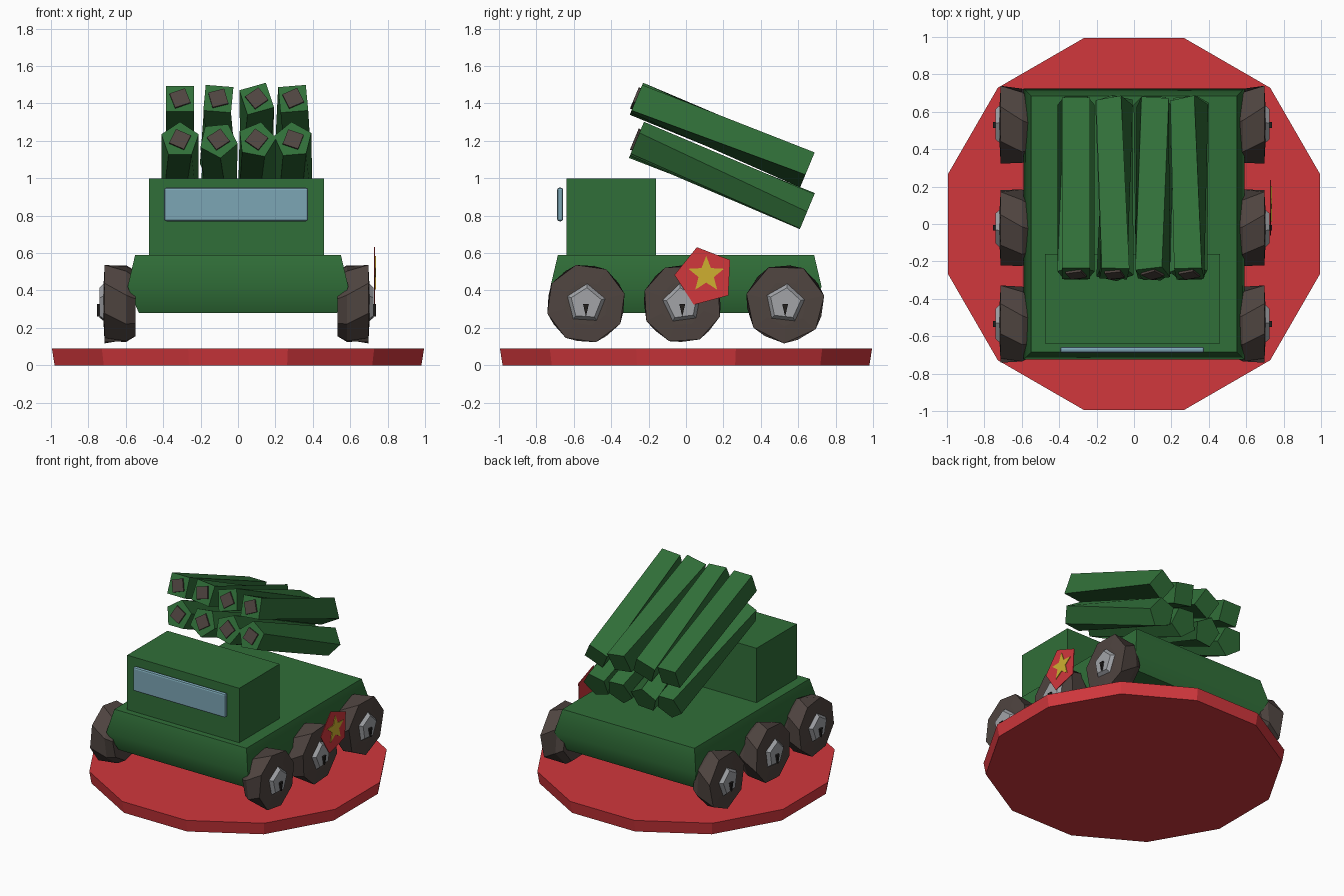
import bpy, bmesh
from math import sin, cos, pi, radians, tau
from mathutils import Vector

cube = bpy.data.objects.get("Cube")
if cube:
    bpy.data.objects.remove(cube, do_unlink=True)


def material(name, r, g, b):
    m = bpy.data.materials.new(name)
    m.use_nodes = True
    m.diffuse_color = (r, g, b, 1)
    m.node_tree.nodes["Principled BSDF"].inputs["Base Color"].default_value = (r, g, b, 1)
    return m


GREEN = material("army green", 0.03, 0.158, 0.04)
RED = material("red", 0.64, 0.038, 0.046)
RUBBER = material("dark brown", 0.078, 0.058, 0.051)
STEEL = material("grey", 0.36, 0.37, 0.39)
GLASS = material("pale blue", 0.2, 0.38, 0.46)
GOLD = material("yellow", 0.62, 0.43, 0.03)
BLACK = material("black", 0.015, 0.013, 0.012)

X, Y, Z = Vector((1, 0, 0)), Vector((0, 1, 0)), Vector((0, 0, 1))


def ring(centre, u, v, sides, radius, phase=0.0, inner=None):
    """Polygon in the u, v plane; inner radius alternates to make a star."""
    pts = []
    for i in range(sides):
        r = inner if inner and i % 2 else radius
        a = phase + tau * i / sides
        pts.append(Vector(centre) + u * r * cos(a) + v * r * sin(a))
    return pts


def rect(hx, hy, z, cx=0.0, cy=0.0):
    return [Vector((cx + sx * hx, cy + sy * hy, z))
            for sx, sy in ((-1, -1), (1, -1), (1, 1), (-1, 1))]


def loft(name, rings, mat):
    """Closed solid through rings with equal point counts."""
    bm = bmesh.new()
    vs = [[bm.verts.new(p) for p in r] for r in rings]
    for a, b in zip(vs, vs[1:]):
        n = len(a)
        for i in range(n):
            j = (i + 1) % n
            bm.faces.new((a[i], a[j], b[j], b[i]))
    bm.faces.new(vs[0][::-1])
    bm.faces.new(vs[-1])
    bmesh.ops.recalc_face_normals(bm, faces=bm.faces)
    mesh = bpy.data.meshes.new(name)
    bm.to_mesh(mesh)
    bm.free()
    mesh.materials.append(mat)
    ob = bpy.data.objects.new(name, mesh)
    bpy.context.collection.objects.link(ob)
    return ob


def bevel(ob, width, segments=1):
    m = ob.modifiers.new("Bevel", 'BEVEL')
    m.width, m.segments = width, segments


# Round display base, slightly narrower at the bottom
base = loft("base", [ring((0, 0, z), X, Y, 12, r, radians(15))
                     for z, r in ((0, 1.015), (0.09, 1.03))], RED)

# Hull with a belt wider than its top and bottom
hull = loft("hull", [rect(0.53, 0.66, 0.28), rect(0.59, 0.725, 0.42),
                     rect(0.55, 0.685, 0.59)], GREEN)
bpy.ops.object.select_all(action='DESELECT')
hull.select_set(True)
bpy.context.view_layer.objects.active = hull
bpy.ops.object.shade_smooth_by_angle(angle=radians(50))

# Cabin and windscreen
loft("cabin", [rect(0.467, 0.24, z, -0.008, -0.4) for z in (0.57, 1.0)], GREEN)
screen = loft("windscreen", [rect(0.385, 0.016, z, -0.01, -0.673) for z in (0.77, 0.95)], GLASS)
bevel(screen, 0.012, 2)

# Wheels: twisted faceted drums, with hub and dark lug, on both sides
MID = -0.008
for side, s in (("left", 1), ("right", -1)):
    for place, y, sides, phase in (("front", -0.535, 8, 0.25), ("middle", -0.02, 8, 0.45),
                                   ("rear", 0.53, 7, 0.2)):
        def at(x, z=0.33, dy=0.0):
            return (MID + s * x, y + dy, z)
        loft(f"{side}_{place}_wheel",
             [ring(at(0.54), Y, Z, sides, 0.175, phase + pi / sides),
              ring(at(0.59), Y, Z, sides, 0.205, phase + pi / sides * 0.8),
              ring(at(0.705), Y, Z, sides, 0.213, phase),
              ring(at(0.71), Y, Z, sides, 0.12, phase)], RUBBER)
        loft(f"{side}_{place}_hub",
             [ring(at(0.69), Y, Z, 5, 0.125, phase),
              ring(at(0.733), Y, Z, 5, 0.085, phase)], STEEL)
        loft(f"{side}_{place}_lug",
             [ring(at(x, 0.305), Y * 0.4, Z, 3, 0.045, -pi / 2) for x in (0.725, 0.747)], BLACK)

# Badge with a five-pointed star on the left side
loft("badge", [ring((x, 0.1, 0.475), Y, Z, 5, 0.162, radians(105)) for x in (0.728, 0.733)], RED)
loft("badge_star", [ring((x, 0.108, 0.485), Y, Z, 10, 0.1, pi / 2, 0.043)
                    for x in (0.732, 0.738)], GOLD)

# Launch tubes: two rows of four, tilted up to the front and twisted along their length
tilt = radians(22.6)
along = Vector((0, cos(tilt), -sin(tilt)))
up = Vector((0, sin(tilt), cos(tilt)))
columns = (-0.31, -0.105, 0.1, 0.295)
rows = {"upper": (1.425, (45, 40, 62, 50), (45, 70, 35, 75)),
        "lower": (1.205, (90, 60, 78, 95), (54, 95, 50, 70))}
for row, (z, starts, ends) in rows.items():
    for n, (x, a, b) in enumerate(zip(columns, starts, ends), 1):
        sides = 4 if row == "upper" else 5
        front = Vector((x, -0.265, z))
        back = front + along * 0.99
        loft(f"{row}_tube_{n}",
             [ring(front, X, up, sides, 0.105, radians(a)),
              ring(back, X, up, sides, 0.105, radians(b))], GREEN)
        loft(f"{row}_muzzle_{n}",
             [ring(front - along * d, X, up, 4, 0.062, radians(a + 20)) for d in (-0.01, 0.012)],
             RUBBER)
